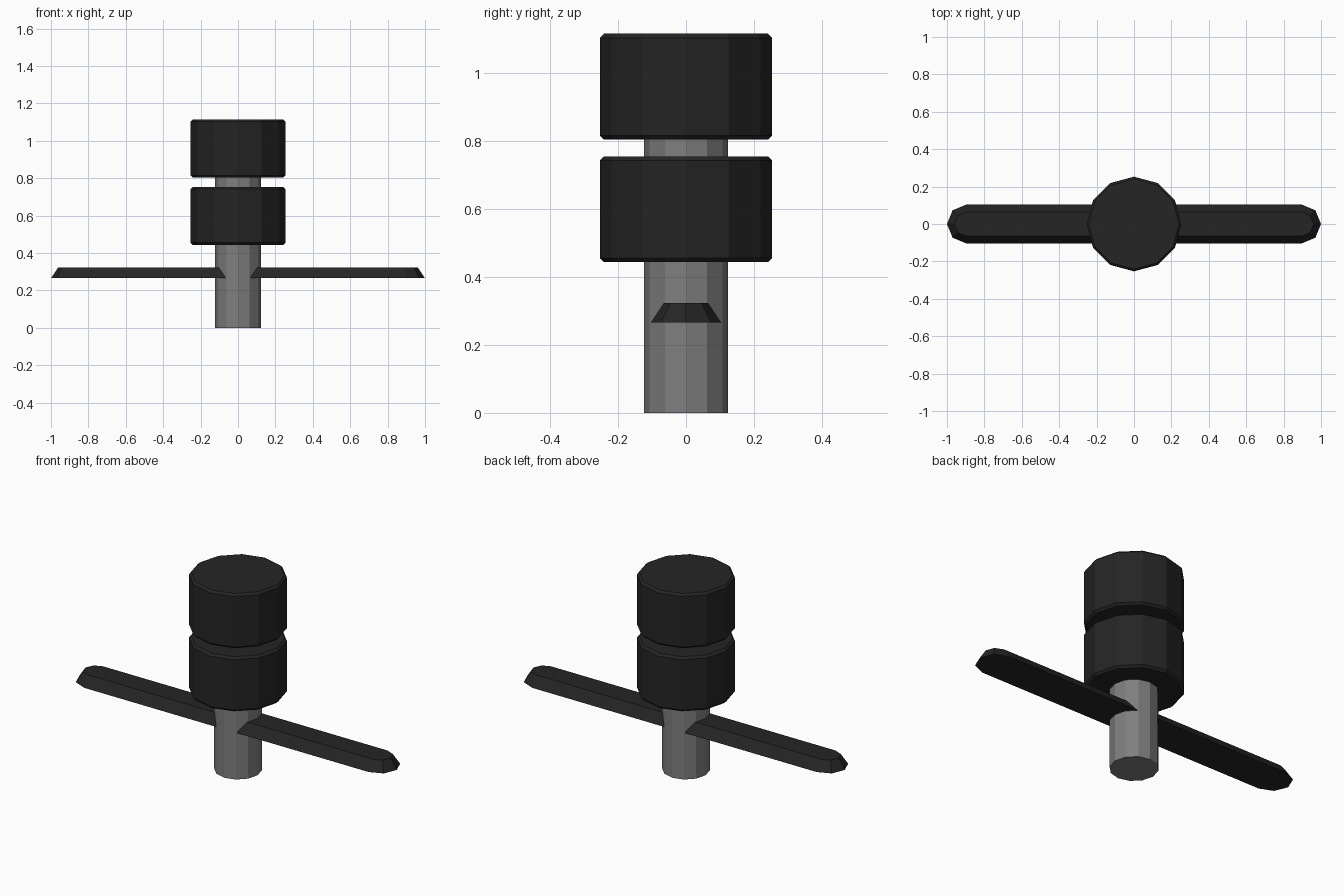
import bpy, bmesh
from math import sin, cos, pi

if "Cube" in bpy.data.objects:
    bpy.data.objects.remove(bpy.data.objects["Cube"])


def material(name, value):
    m = bpy.data.materials.new(name)
    m.diffuse_color = (value, value, value, 1)
    m.use_nodes = True
    m.node_tree.nodes["Principled BSDF"].inputs["Base Color"].default_value = m.diffuse_color
    return m


def loft(name, rings, mat):
    """Skin a stack of equal-length point rings and cap both ends."""
    bm = bmesh.new()
    loops = [[bm.verts.new(p) for p in ring] for ring in rings]
    n = len(loops[0])
    for a, b in zip(loops, loops[1:]):
        for i in range(n):
            j = (i + 1) % n
            bm.faces.new((a[i], a[j], b[j], b[i]))
    bm.faces.new(loops[0][::-1])
    bm.faces.new(loops[-1])
    bmesh.ops.recalc_face_normals(bm, faces=bm.faces[:])
    mesh = bpy.data.meshes.new(name)
    bm.to_mesh(mesh)
    bm.free()
    mesh.materials.append(mat)
    obj = bpy.data.objects.new(name, mesh)
    bpy.context.collection.objects.link(obj)
    return obj


def circle(r, z, sides=12):
    return [(r * cos(2 * pi * i / sides), r * sin(2 * pi * i / sides), z)
            for i in range(sides)]


def stadium(r, z, half=0.896, seg=4):
    """Long slot outline with rounded ends along x."""
    pts = []
    for side in (1, -1):
        for i in range(seg + 1):
            a = -pi / 2 + pi * i / seg
            pts.append((side * (half + r * cos(a)), side * r * sin(a), z))
    return pts


black = material("black", 0.018)
metal = material("metal", 0.21)

# central shaft, running up inside the top knob
loft("shaft", [circle(0.123, 0), circle(0.123, 0.85)], metal)

# two chamfered drums
for name, z in (("lower_drum", 0.443), ("upper_drum", 0.803)):
    loft(name, [circle(0.241, z), circle(0.253, z + 0.012),
                circle(0.253, z + 0.299), circle(0.241, z + 0.311)], black)

# crossbar with sloping sides
loft("crossbar", [stadium(0.104, 0.265), stadium(0.065, 0.323)], black)
